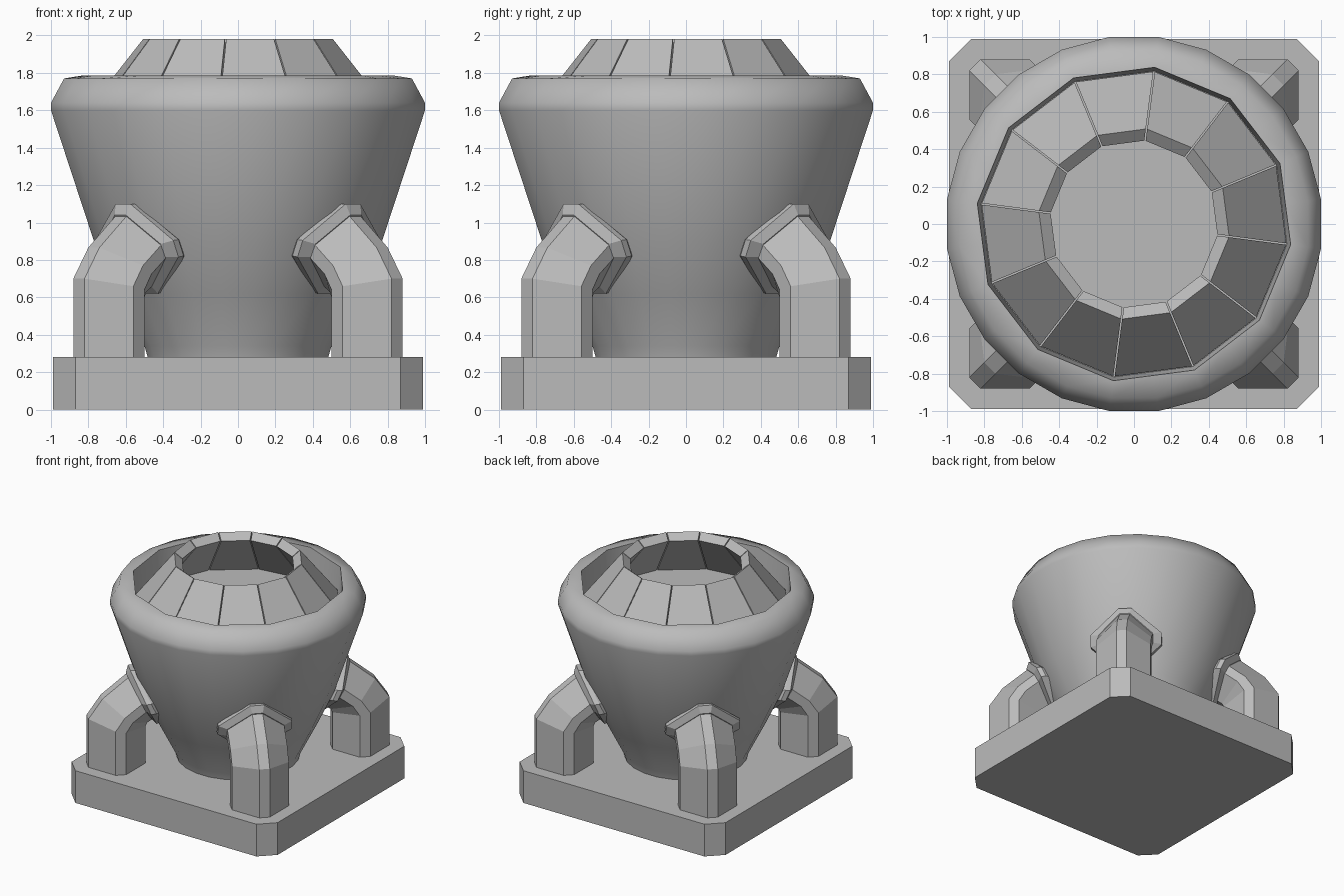
import bpy, bmesh, math
from mathutils import Vector

if "Cube" in bpy.data.objects:
    bpy.data.objects.remove(bpy.data.objects["Cube"])

stone = bpy.data.materials.new("plain_grey")
stone.use_nodes = True
GREY = (0.5, 0.5, 0.5, 1)
stone.diffuse_color = GREY
stone.node_tree.nodes["Principled BSDF"].inputs["Base Color"].default_value = GREY


def finish(name, bm, smooth=None):
    bmesh.ops.recalc_face_normals(bm, faces=bm.faces)
    mesh = bpy.data.meshes.new(name)
    bm.to_mesh(mesh)
    bm.free()
    mesh.materials.append(stone)
    obj = bpy.data.objects.new(name, mesh)
    bpy.context.collection.objects.link(obj)
    if smooth:
        bpy.ops.object.select_all(action='DESELECT')
        obj.select_set(True)
        bpy.context.view_layer.objects.active = obj
        bpy.ops.object.shade_smooth_by_angle(angle=math.radians(smooth))
    return obj


def loft(bm, rings):
    """Skin a list of equal point rings and cap both ends."""
    loops = [[bm.verts.new(p) for p in ring] for ring in rings]
    n = len(loops[0])
    for a, b in zip(loops, loops[1:]):
        for i in range(n):
            j = (i + 1) % n
            bm.faces.new((a[i], a[j], b[j], b[i]))
    bm.faces.new(loops[0])
    bm.faces.new(loops[-1])


# Base slab with cut corners
H, C = 0.99, 0.87
outline = [(C, -H), (H, -C), (H, C), (C, H), (-C, H), (-H, C), (-H, -C), (-C, -H)]
bm = bmesh.new()
loft(bm, [[(x, y, z) for x, y in outline] for z in (0, 0.28)])
finish("base_slab", bm)

# Bowl: round outside, twelve-sided recess in the top
SEG = 24


def bowl_ring(r, z, twelve_sided=False):
    ring = []
    for k in range(SEG):
        a = math.radians(7.5 + 15 * k)
        if twelve_sided:
            rad = r if k % 2 else r * math.cos(math.pi / 12)
        else:
            rad = r / math.cos(math.pi / SEG)
        ring.append((rad * math.cos(a), rad * math.sin(a), z))
    return ring


outer = [(0.48, 0.27), (0.5, 0.34), (0.64, 0.62), (0.77, 0.9), (1, 1.6), (1, 1.64), (0.93, 1.77)]
bm = bmesh.new()
loft(bm, [bowl_ring(r, z) for r, z in outer]
     + [bowl_ring(0.845, 1.785, True), bowl_ring(0.825, 1.54, True)])
finish("bowl", bm, 62)

# Ring of twelve sloping panels
GAP = 0.004
section = [(0.513, 1.98), (0.822, 1.59), (0.76, 1.54), (0.45, 1.93)]
bm = bmesh.new()
for k in range(12):
    a0, a1 = (math.radians(22.5 + 30 * (k + s)) for s in (0, 1))
    d0 = Vector((math.cos(a0), math.sin(a0), 0))
    d1 = Vector((math.cos(a1), math.sin(a1), 0))
    side = (d1 - d0).normalized() * GAP
    up = Vector((0, 0, 1))
    loft(bm, [[d0 * r + up * z + side for r, z in section],
              [d1 * r + up * z - side for r, z in section]])
finish("rim_panels", bm)

# Bent legs with a collar where they meet the bowl
OCTAGON = [(1, 0.185), (0.185, 1), (-0.185, 1), (-1, 0.185),
           (-1, -0.185), (-0.185, -1), (0.185, -1), (1, -0.185)]
# outer r, outer z, inner r, inner z, half width
LEG = [(1.203, 0.27, 0.749, 0.27, 0.227), (1.203, 0.7, 0.749, 0.6, 0.227),
       (1.09, 0.866, 0.735, 0.63, 0.227), (0.865, 1.05, 0.69, 0.66, 0.227)]
COLLAR = [(0.89, 1.04, 0.7, 0.66, 0.227), (0.87, 1.1, 0.66, 0.62, 0.295),
          (0.83, 1.1, 0.62, 0.63, 0.295), (0.74, 1.08, 0.54, 0.65, 0.227)]


def leg_ring(angle, ro, zo, ri, zi, w):
    ca, sa = math.cos(angle), math.sin(angle)
    ring = []
    for u, v in OCTAGON:
        r = (ro + ri) / 2 + u * (ro - ri) / 2
        z = (zo + zi) / 2 + u * (zo - zi) / 2
        ring.append((r * ca - v * w * sa, r * sa + v * w * ca, z))
    return ring


corners = {"back_left": 45, "back_right": 135, "front_right": 225, "front_left": 315}
for corner, deg in corners.items():
    for part, rows in (("leg", LEG), ("collar", COLLAR)):
        bm = bmesh.new()
        loft(bm, [leg_ring(math.radians(deg), *row) for row in rows])
        finish(f"{corner}_{part}", bm)
